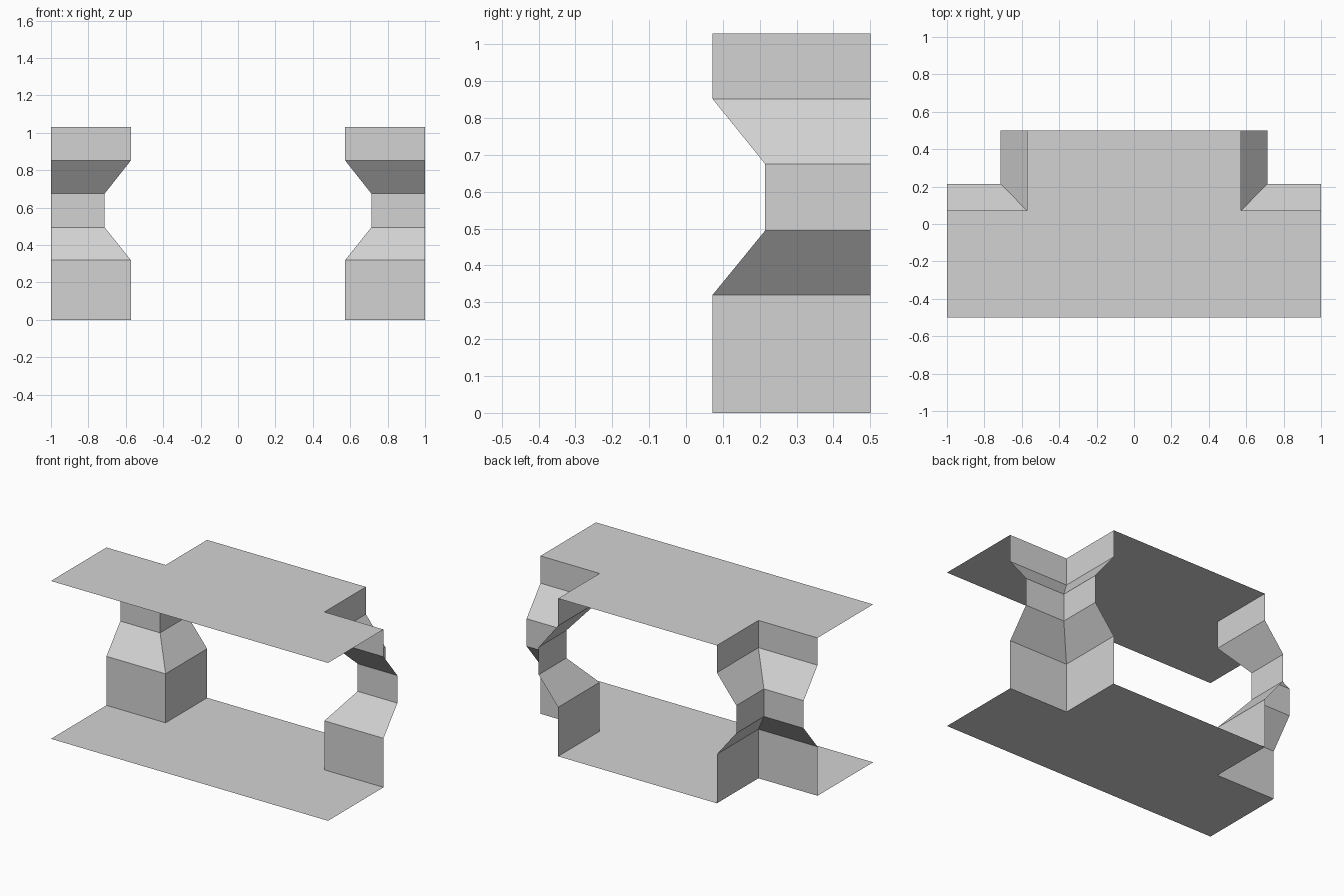
import bpy

cube = bpy.data.objects.get("Cube")
if cube:
    bpy.data.objects.remove(cube, do_unlink=True)

# Single flat colour
GREY = (0.65, 0.65, 0.65, 1)
mat = bpy.data.materials.new("light grey")
mat.use_nodes = True
mat.diffuse_color = GREY
mat.node_tree.nodes["Principled BSDF"].inputs["Base Color"].default_value = GREY

SIDE, BACK, TOP = 1.0, 0.5, 1.03
WIDE = (0.573, 0.072)     # inner corner of a notch at floor and ceiling
NARROW = (0.713, 0.215)   # inner corner at the waist
# Height and inner corner of each ring of the notch wall
RINGS = [(0, WIDE), (0.32, WIDE), (0.495, NARROW),
         (0.675, NARROW), (0.852, WIDE), (TOP, WIDE)]


def add_mesh(name, verts, faces):
    mesh = bpy.data.meshes.new(name)
    mesh.from_pydata(verts, [], faces)
    mesh.materials.append(mat)
    obj = bpy.data.objects.new(name, mesh)
    bpy.context.collection.objects.link(obj)
    return obj


def plate(name, z, up):
    """T-shaped sheet with a notch in each back corner."""
    x, y = WIDE
    half = [(SIDE, -BACK), (SIDE, y), (x, y), (x, BACK)]
    outline = half + [(-px, py) for px, py in reversed(half)]
    order = range(len(outline))
    add_mesh(name, [(px, py, z) for px, py in outline],
             [list(order) if up else list(reversed(order))])


def corner_wall(name, side):
    """L-shaped wall that pinches outward at mid height."""
    verts, faces = [], []
    for z, (x, y) in RINGS:
        verts += [(side * SIDE, y, z), (side * x, y, z), (side * x, BACK, z)]
    for ring in range(len(RINGS) - 1):
        for i in range(2):
            a = ring * 3 + i
            face = [a, a + 1, a + 4, a + 3]
            faces.append(face if side > 0 else face[::-1])
    add_mesh(name, verts, faces)


# Floor and ceiling sheets
plate("floor_plate", 0, False)
plate("ceiling_plate", TOP, True)

# Folded walls around the two back notches
corner_wall("left_corner_wall", 1)
corner_wall("right_corner_wall", -1)
